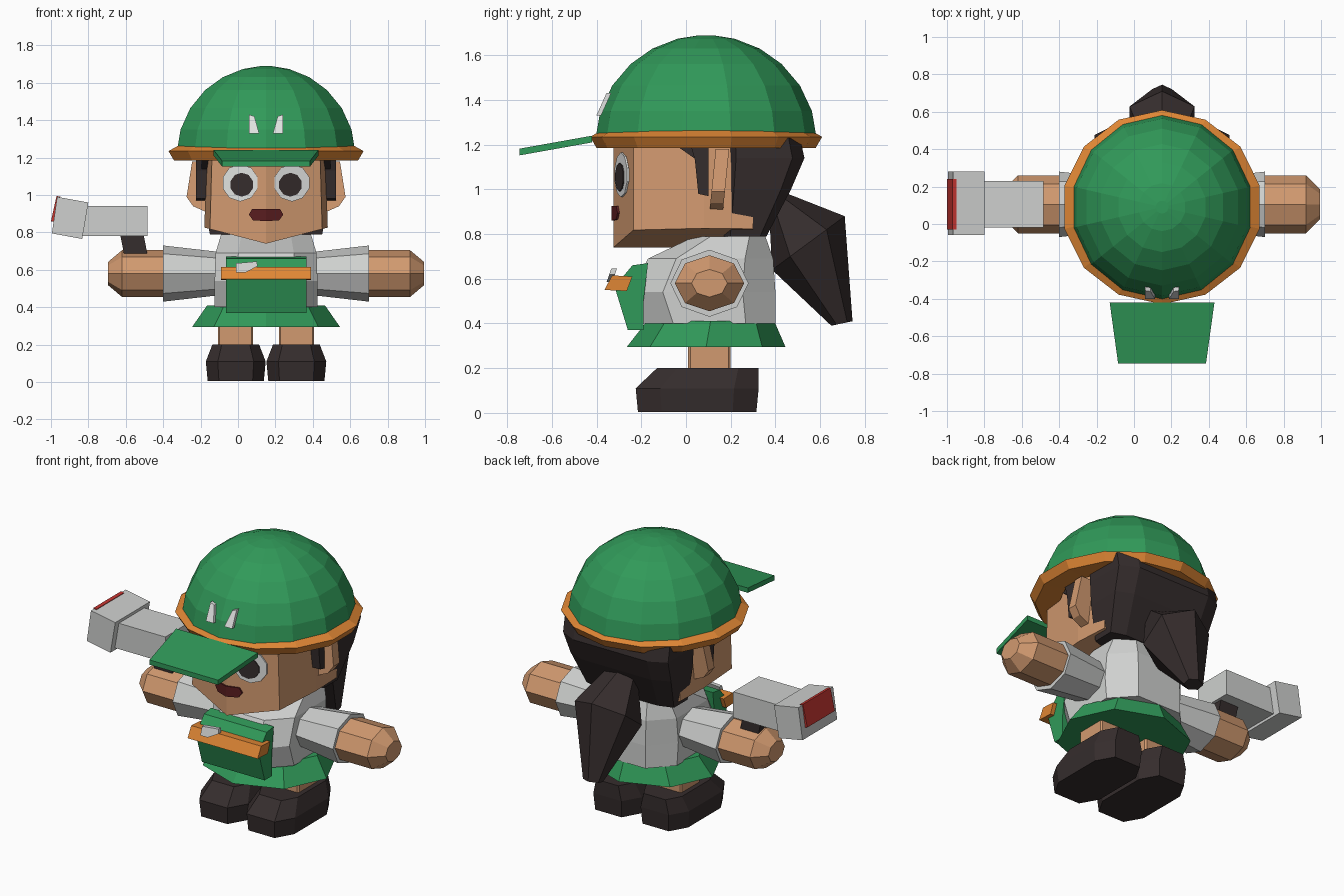
import bpy
import bmesh
from math import cos, sin, pi, radians
from mathutils import Vector

cube = bpy.data.objects.get("Cube")
if cube:
    bpy.data.objects.remove(cube)

CX = 0.15   # body centre line
CY = 0.09


def material(name, r, g, b):
    m = bpy.data.materials.new(name)
    m.use_nodes = True
    m.diffuse_color = (r, g, b, 1)
    bsdf = next(n for n in m.node_tree.nodes if n.type == 'BSDF_PRINCIPLED')
    bsdf.inputs["Base Color"].default_value = (r, g, b, 1)
    return m


green = material("green", 0.03, 0.32, 0.10)
orange = material("orange", 0.74, 0.24, 0.035)
skin = material("skin", 0.64, 0.32, 0.16)
white = material("light_grey", 0.62, 0.63, 0.62)
eye_white = material("eye_white", 0.75, 0.76, 0.75)
dark = material("dark_brown", 0.036, 0.026, 0.026)
maroon = material("maroon", 0.10, 0.012, 0.014)
red = material("red", 0.55, 0.035, 0.03)


def loft(name, rings, mat, closed=False):
    """Skin a list of equal-length point rings, capping both ends."""
    bm = bmesh.new()
    rows = [[bm.verts.new(p) for p in ring] for ring in rings]
    pairs = list(zip(rows, rows[1:]))
    if closed:
        pairs.append((rows[-1], rows[0]))
    for a, b in pairs:
        for i in range(len(a)):
            j = (i + 1) % len(a)
            bm.faces.new((a[i], a[j], b[j], b[i]))
    if not closed:
        bm.faces.new(rows[0])
        bm.faces.new(rows[-1])
    bmesh.ops.recalc_face_normals(bm, faces=bm.faces)
    me = bpy.data.meshes.new(name)
    bm.to_mesh(me)
    bm.free()
    me.materials.append(mat)
    ob = bpy.data.objects.new(name, me)
    bpy.context.scene.collection.objects.link(ob)
    return ob


def ring(c, u, v, n=8, turn=0.0):
    """Points round centre c, spanned by the half axes u and v."""
    c, u, v = Vector(c), Vector(u), Vector(v)
    return [c + u * cos(turn + 2 * pi * i / n) + v * sin(turn + 2 * pi * i / n) for i in range(n)]


def disc(z, rx, ry, n=8, turn=0.0, cy=CY):
    return ring((CX, cy, z), (rx, 0, 0), (0, ry, 0), n, turn)


def slab(x, y0, y1, z, hw, k=0.3):
    """Rectangle with chamfered corners, level at height z."""
    a, c = k * hw, k * (y1 - y0) / 2
    return [(x - hw + a, y0, z), (x + hw - a, y0, z), (x + hw, y0 + c, z), (x + hw, y1 - c, z),
            (x + hw - a, y1, z), (x - hw + a, y1, z), (x - hw, y1 - c, z), (x - hw, y0 + c, z)]


def across(name, profile, x0, x1, mat):
    """Extrude a (y, z) profile along x."""
    return loft(name, [[(x, y, z) for y, z in profile] for x in (x0, x1)], mat)


# Helmet: faceted dome, flared brim, visor
dome = [disc(1.21 + 0.48 * sin(radians(a)), 0.49 * cos(radians(a)), 0.495 * cos(radians(a)), 14, pi / 14)
        for a in (2, 17, 32, 47, 61, 75, 86)]
loft("helmet_dome", dome, green)
brim = [disc(z, r, r * 0.97, 14, pi / 14) for r, z in
        ((0.47, 1.27), (0.535, 1.235), (0.505, 1.185), (0.37, 1.19), (0.37, 1.25))]
loft("helmet_brim", brim, orange, closed=True)
visor = [[(CX - 0.28, -0.42, z), (CX + 0.28, -0.42, z), (CX + 0.235, -0.745, z - 0.058),
          (CX - 0.235, -0.745, z - 0.058)] for z in (1.24, 1.21)]
loft("visor", visor, green)

# Head: tapered face with a V-shaped jaw, one half per side
outline = [(0, -0.325), (0.3, -0.235), (0.33, 0.08), (0.32, 0.3), (0, 0.32)]
for side, s in (("right", -1), ("left", 1)):
    def px(d):
        return CX + s * d

    jaw = [(px(d), y, 0.74 + 0.26 * d) for d, y in outline]
    crown = [(px(d * 0.96), y, 1.24) for d, y in outline]
    loft(side + "_head_half", [jaw, crown], skin)

    # Eyes and mouth lie on the slanted face
    for part, r, dep, d, z, m in (("eye", 0.1, 0.008, 0.138, 1.065, eye_white),
                                  ("pupil", 0.064, 0.013, 0.13, 1.055, dark)):
        y = -0.325 + 0.3 * d
        loft(side + "_" + part, [ring((px(d), y - o, z), (s * r * 0.98, r * 0.29, 0), (0, 0, r), 10, pi / 10)
                                 for o in (0, dep)], m)
    lip = ((0, 0.925), (0.075, 0.925), (0.092, 0.895), (0.07, 0.865), (0, 0.86))
    loft(side + "_mouth_half", [[(px(d), -0.325 + 0.3 * d - o, z) for d, z in lip] for o in (0, 0.009)], maroon)

    # Ear and sideburn
    ear = ((0.3, 1.18), (0.395, 1.18), (0.425, 0.99), (0.39, 0.94), (0.3, 0.9))
    loft(side + "_ear", [[(px(d), y + (1.1 - z) * -0.1, z) for d, z in ear] for y in (0.125, 0.185)], skin)
    burn = ((0.02, 1.2), (0.1, 1.2), (0.1, 0.97), (0.055, 0.98), (0.04, 1.13))
    loft(side + "_sideburn", [[(px(d), y, z) for y, z in burn] for d in (0.3, 0.375)], dark)
    strand = ((-0.05, 1.2), (0.05, 1.2), (0.05, 1.13))
    loft(side + "_hair_strand", [[(px(d), y, z) for y, z in strand] for d in (0.3, 0.345)], dark)

    # Helmet fang mark
    fang = ((0.09, 1.43), (0.062, 1.42), (0.037, 1.33), (0.09, 1.33))
    loft(side + "_fang_mark", [[(px(d), -0.395 + 0.45 * (z - 1.33) + o, z) for d, z in fang]
                               for o in (0.015, -0.006)], eye_white)

    # Arm
    def limb(d, ry, rz):
        return ring((px(d), 0.105, 0.58), (0, ry, 0), (0, 0, rz))

    loft(side + "_sleeve", [limb(0.2, 0.135, 0.11), limb(0.55, 0.175, 0.15)], white)
    loft(side + "_arm", [limb(0.5, 0.155, 0.125), limb(0.77, 0.155, 0.125), limb(0.845, 0.08, 0.062)], skin)

    # Leg and shoe
    loft(side + "_leg", [slab(px(0.163), 0.01, 0.2, z, 0.094, 0.1) for z in (0.15, 0.36)], skin)
    shoe = [slab(px(0.162), y0, y1, z, hw, 0.4) for y0, y1, z, hw in
            ((-0.215, 0.315, 0.005, 0.15), (-0.225, 0.325, 0.11, 0.16), (-0.13, 0.325, 0.2, 0.125))]
    loft(side + "_shoe", shoe, dark)

# Hair: block at the back of the head, and a ponytail
hair = [slab(CX, 0.17, y1, z, hw) for y1, z, hw in
        ((0.36, 0.79, 0.3), (0.47, 1.0, 0.345), (0.53, 1.14, 0.36), (0.51, 1.23, 0.36))]
loft("back_hair", hair, dark)
tail = []
for (fy, fz), (by, bz), w in (((0.37, 0.94), (0.43, 0.99), 0.1), ((0.385, 0.64), (0.71, 0.88), 0.2),
                              ((0.65, 0.39), (0.745, 0.41), 0.06)):
    tail.append(ring((CX, (fy + by) / 2, (fz + bz) / 2), (0, (by - fy) / 2, (bz - fz) / 2), (w, 0, 0), 6))
loft("ponytail", tail, dark)

# Torso and skirt
torso = [slab(CX, y0, y1, z, hw, 0.45) for y0, y1, z, hw in
         ((-0.19, 0.40, 0.40, 0.275), (-0.25, 0.40, 0.54, 0.275), (-0.17, 0.39, 0.69, 0.27),
          (0.04, 0.355, 0.79, 0.24))]
loft("torso", torso, white)
loft("skirt", [disc(0.41, 0.315, 0.285, cy=0.11), disc(0.295, 0.395, 0.355)], green)

# Chest pouch with strap and clip
pouch = ((-0.17, 0.67), (-0.24, 0.66), (-0.29, 0.60), (-0.315, 0.55), (-0.26, 0.37), (-0.19, 0.37), (-0.19, 0.5))
across("chest_pouch", pouch, CX - 0.215, CX + 0.215, green)
strap = ((-0.365, 0.55), (-0.33, 0.615), (-0.24, 0.61), (-0.265, 0.545))
across("pouch_strap", strap, CX - 0.24, CX + 0.24, orange)
clip = ((-0.01, 0.585), (0.04, 0.585), (0.105, 0.62), (0.1, 0.645), (-0.01, 0.635))
loft("pouch_clip", [[(x, y - 0.35 * (0.6 - z), z) for x, z in clip] for y in (-0.35, -0.325)], white)

# Hand tool: grip, barrel, tilted end block with red plate
def along_y(name, outline, y0, y1, mat):
    return loft(name, [[(x, y, z) for x, z in outline] for y in (y0, y1)], mat)


along_y("tool_grip", ((-0.605, 0.66), (-0.48, 0.66), (-0.505, 0.79), (-0.63, 0.79)), 0.05, 0.16, dark)
along_y("tool_barrel", ((-0.84, 0.78), (-0.485, 0.78), (-0.485, 0.94), (-0.84, 0.94)), -0.02, 0.23, white)
along_y("tool_head", ((-0.967, 0.99), (-0.80, 0.96), (-0.833, 0.765), (-0.995, 0.795)), -0.06, 0.28, white)
along_y("tool_red_plate", ((-0.97, 0.995), (-0.95, 0.991), (-0.975, 0.855), (-1.0, 0.86)), -0.03, 0.24, red)
